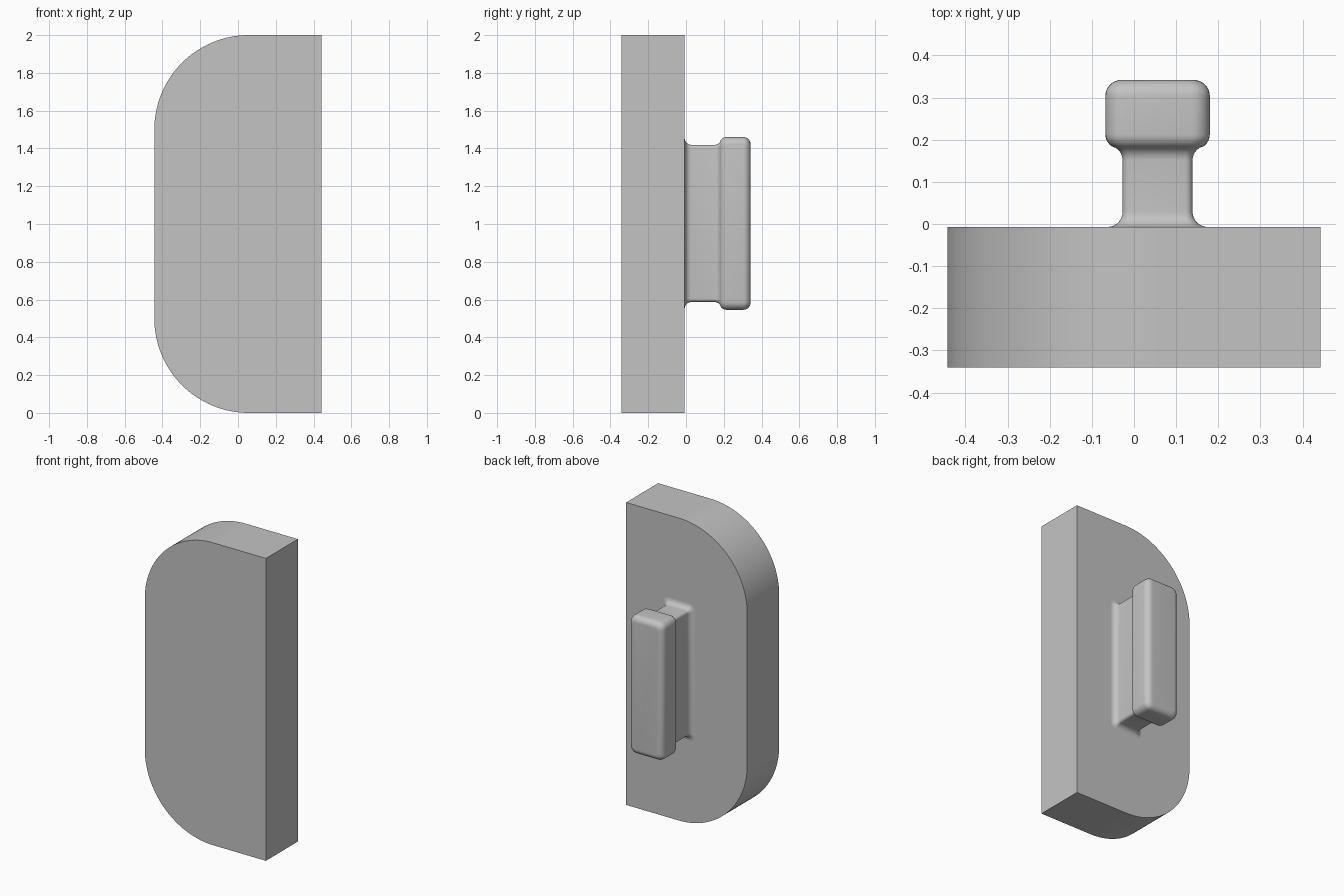
import bpy, bmesh
from math import sin, cos, pi, radians

if "Cube" in bpy.data.objects:
    bpy.data.objects.remove(bpy.data.objects["Cube"])

grey = bpy.data.materials.new("plain grey")
grey.use_nodes = True
colour = (0.55, 0.55, 0.55, 1)
grey.diffuse_color = colour
grey.node_tree.nodes["Principled BSDF"].inputs["Base Color"].default_value = colour


def arc(cx, cy, r, start, end, steps):
    """Points on an arc, angles in degrees."""
    angles = [radians(start + (end - start) * i / steps) for i in range(steps + 1)]
    return [(cx + r * cos(a), cy + r * sin(a)) for a in angles]


def loft(name, rings):
    """Skin equal-length (x, z) rings, given as (y, points), and cap both ends."""
    bm = bmesh.new()
    loops = [[bm.verts.new((x, y, z)) for x, z in pts] for y, pts in rings]
    for a, b in zip(loops, loops[1:]):
        for i in range(len(a)):
            j = (i + 1) % len(a)
            bm.faces.new((a[i], a[j], b[j], b[i]))
    bm.faces.new(loops[0])
    bm.faces.new(loops[-1])
    bmesh.ops.recalc_face_normals(bm, faces=bm.faces)
    mesh = bpy.data.meshes.new(name)
    bm.to_mesh(mesh)
    bm.free()
    mesh.materials.append(grey)
    obj = bpy.data.objects.new(name, mesh)
    bpy.context.collection.objects.link(obj)
    bpy.ops.object.select_all(action='DESELECT')
    obj.select_set(True)
    bpy.context.view_layer.objects.active = obj
    bpy.ops.object.shade_smooth_by_angle(angle=radians(30))
    return obj


# Door plate: square on its left side, two large round corners on its right
HALF, R, FRONT, BACK = 0.443, 0.5, -0.341, -0.007
outline = [(HALF, 0), (HALF, 2)]
outline += arc(R - HALF, 2 - R, R, 90, 180, 32)
outline += arc(R - HALF, R, R, 180, 270, 32)
loft("plate", [(FRONT, outline), (BACK, outline)])


# Handle: rounded rectangle that swells from foot to stem to grip
def rounded_rect(grow):
    hx, hz, r = 0.083 + grow, 0.416 + grow, 0.018 + 0.6 * max(grow, 0)
    pts = []
    for k, (sx, sz) in enumerate([(1, 1), (-1, 1), (-1, -1), (1, -1)]):
        pts += arc(0.056 + sx * (hx - r), 1.003 + sz * (hz - r), r,
                   90 * k, 90 * k + 90, 6)
    return pts


GRIP = 0.041
profile = [(0.036, -0.02)]                               # foot buried in the plate
profile += arc(0.036, 0.029, 0.036, 270, 180, 8)         # foot fillet
profile += arc(0.035, 0.151, 0.035, 180, 120, 6)         # neck flares out
profile += arc(GRIP - 0.035, 0.213, 0.035, -55, 0, 6)    # underside of grip
profile += arc(GRIP - 0.038, 0.304, 0.038, 0, 90, 8)     # rounded grip end
loft("handle", [(y, rounded_rect(grow)) for grow, y in profile])
